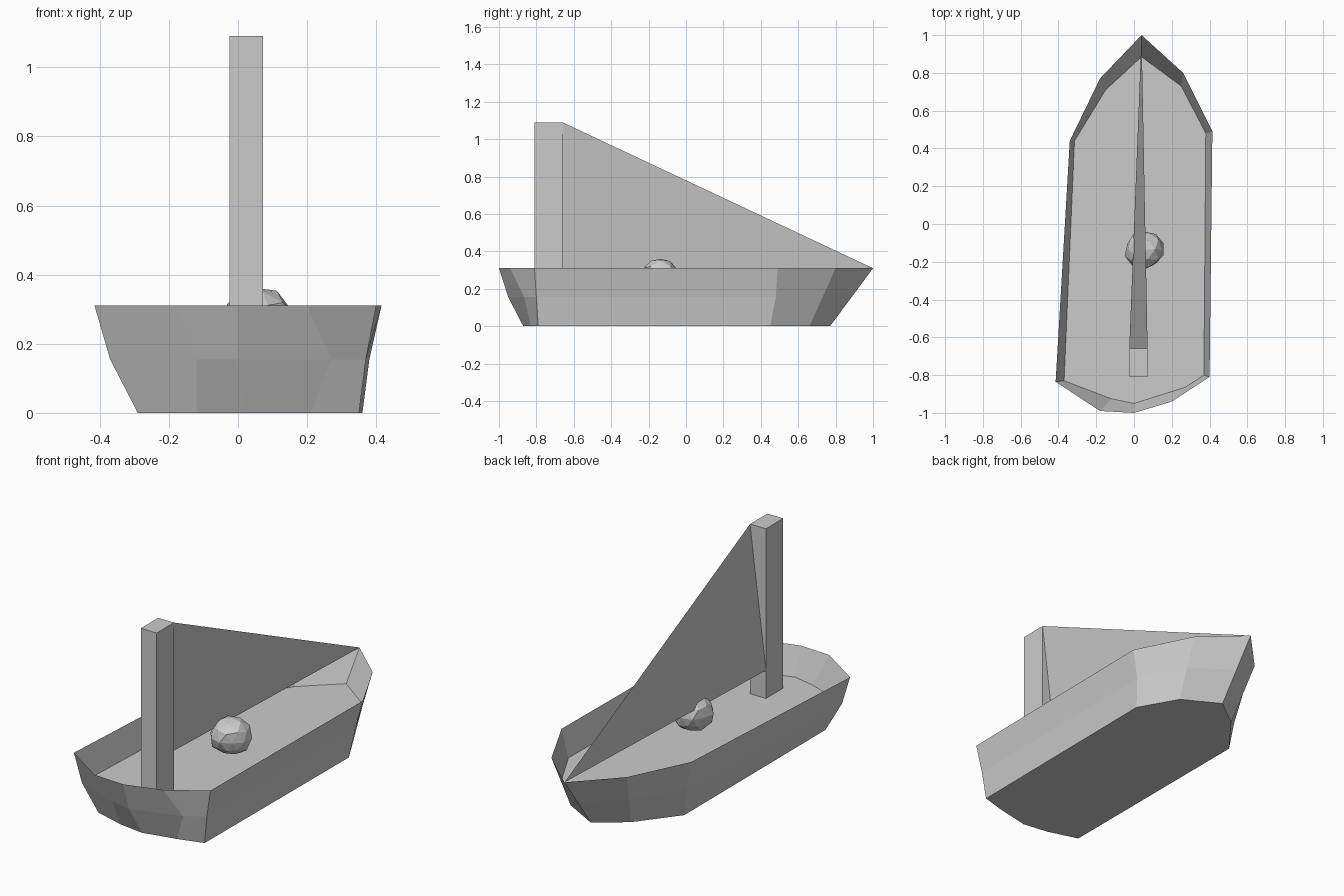
import bpy, bmesh, random
from mathutils import Vector

if "Cube" in bpy.data.objects:
    bpy.data.objects.remove(bpy.data.objects["Cube"])


def add_object(name, bm):
    bmesh.ops.recalc_face_normals(bm, faces=bm.faces[:])
    mesh = bpy.data.meshes.new(name)
    bm.to_mesh(mesh)
    bm.free()
    obj = bpy.data.objects.new(name, mesh)
    bpy.context.collection.objects.link(obj)
    return obj


# Hull: three stacked outlines (bottom, deck level, rim), same point order
bottom = [(.04, .77), (-.12, .65), (-.29, .43), (-.29, -.80), (-.12, -.85),
          (.025, -.87), (.21, -.83), (.35, -.79), (.36, .45), (.24, .66)]
middle = [(.04, .885), (-.15, .71), (-.315, .44), (-.37, -.83), (-.12, -.925),
          (.0, -.95), (.27, -.865), (.37, -.80), (.38, .48), (.25, .73)]
rim = [(.04, 1.0), (-.18, .77), (-.34, .44), (-.415, -.835), (-.18, -.99),
       (.0, -1.0), (.2, -.94), (.4, -.81), (.415, .49), (.26, .80)]

bm = bmesh.new()
rows = [[bm.verts.new((x, y, z)) for x, y in outline]
        for outline, z in ((bottom, 0), (middle, .155), (rim, .31))]
for low, high in zip(rows, rows[1:]):
    for i in range(len(low)):
        j = (i + 1) % len(low)
        bm.faces.new((low[i], low[j], high[j], high[i]))
bm.faces.new(rows[0])
add_object("hull", bm)

# Deck: floor sunk halfway below the rim
bm = bmesh.new()
bm.faces.new([bm.verts.new((x, y, .155)) for x, y in reversed(middle)])
deck = add_object("deck", bm)

# Mast: square post near the stern
bm = bmesh.new()
bmesh.ops.create_cube(bm, size=1)
bmesh.ops.scale(bm, vec=(.097, .15, .935), verts=bm.verts)
bmesh.ops.translate(bm, vec=(.0235, -.735, .6225), verts=bm.verts)
add_object("mast", bm)

# Sail: slightly twisted triangle from the mast to the bow
bm = bmesh.new()
bm.faces.new([bm.verts.new(p) for p in
              ((.072, -.66, 1.09), (-.025, -.66, .31), (.04, 1.0, .31))])
add_object("sail", bm)

# Boulder: lumpy low-poly ball resting on the deck
random.seed(4)
bm = bmesh.new()
bmesh.ops.create_icosphere(bm, subdivisions=2, radius=.104)
lump = Vector((-.8, -.5, -.25)).normalized()
for v in bm.verts:
    near = max(0, v.co.normalized().dot(lump) - .85)
    v.co *= random.uniform(.9, 1.04) + near * .9
bmesh.ops.translate(bm, vec=(.056, -.135, .263), verts=bm.verts)
add_object("boulder", bm)
